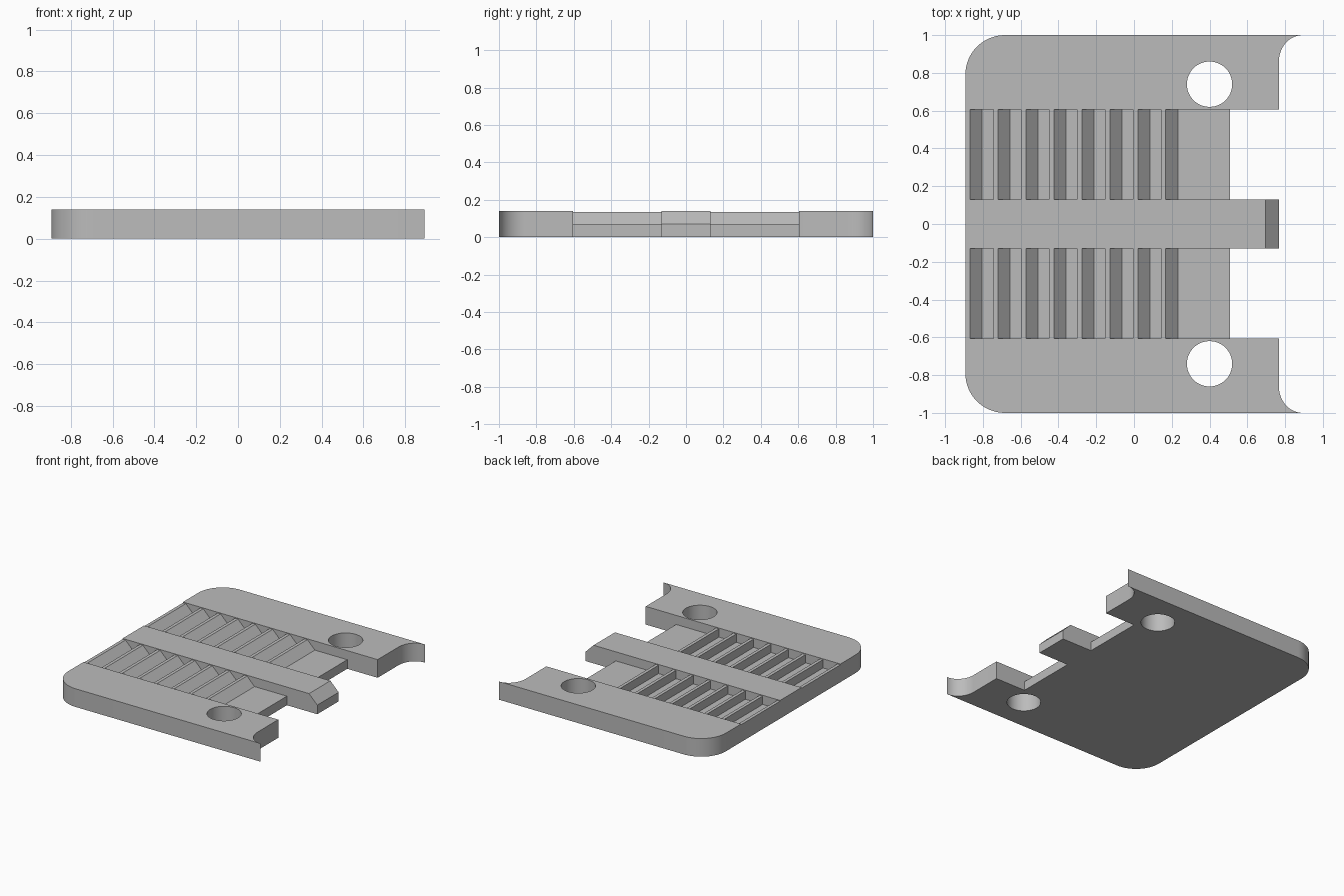
import bpy
import bmesh
from math import cos, sin, pi, radians
from mathutils import Vector

cube = bpy.data.objects.get("Cube")
if cube:
    bpy.data.objects.remove(cube, do_unlink=True)

# Main sizes
HALF_X, THICK, FLOOR = 0.893, 0.14, 0.07
SLOT_IN, SLOT_OUT = 0.13, 0.605
END_X = 0.767

grey = bpy.data.materials.new("plain grey")
grey.use_nodes = True
grey.diffuse_color = (0.5, 0.5, 0.5, 1)
grey.node_tree.nodes["Principled BSDF"].inputs["Base Color"].default_value = (0.5, 0.5, 0.5, 1)


def arc(cx, cy, rx, ry, start, end, steps):
    angles = [radians(start + (end - start) * i / steps) for i in range(steps + 1)]
    return [(cx + rx * cos(a), cy + ry * sin(a)) for a in angles]


def prism(name, loops, to_3d, depth):
    """Fill closed 2D loops (outline, then holes) and extrude them."""
    bm = bmesh.new()
    edges = []
    for loop in loops:
        verts = [bm.verts.new(to_3d(*p)) for p in loop]
        edges += [bm.edges.new((v, verts[i - 1])) for i, v in enumerate(verts)]
    bmesh.ops.triangle_fill(bm, edges=edges, use_beauty=True)
    result = bmesh.ops.extrude_face_region(bm, geom=bm.faces[:], use_keep_orig=True)
    moved = [g for g in result["geom"] if isinstance(g, bmesh.types.BMVert)]
    bmesh.ops.translate(bm, verts=moved, vec=Vector(depth))
    bmesh.ops.recalc_face_normals(bm, faces=bm.faces[:])
    mesh = bpy.data.meshes.new(name)
    bm.to_mesh(mesh)
    bm.free()
    mesh.materials.append(grey)
    obj = bpy.data.objects.new(name, mesh)
    bpy.context.collection.objects.link(obj)
    bpy.ops.object.select_all(action="DESELECT")
    obj.select_set(True)
    bpy.context.view_layer.objects.active = obj
    bpy.ops.object.shade_smooth_by_angle(angle=radians(30))
    return obj


# Sawtooth profile: flat crest, sloped right side, upright left side
CREST, PITCH, TEETH, TOP = 0.025, 0.148, 8, 0.134
comb_profile = [(-HALF_X, 0)]
for i in range(TEETH):
    x = -HALF_X + i * PITCH
    if i:
        comb_profile.append((x, FLOOR))
    comb_profile += [(x, TOP), (x + CREST, TOP), (x + CREST + TOP - FLOOR, FLOOR)]
comb_profile += [(0.508, FLOOR), (0.508, 0)]

for side, sign in (("left", 1), ("right", -1)):
    # Side rail: rounded corner, scooped end and a round hole
    outline = [(-HALF_X, SLOT_OUT), (END_X, SLOT_OUT)]
    outline += arc(HALF_X, 0.86, HALF_X - END_X, 0.14, 180, 90, 16)
    outline += arc(-HALF_X + 0.21, 0.79, 0.21, 0.21, 90, 180, 16)
    hole = arc(0.4, 0.74, 0.12, 0.12, 0, 360, 48)[:-1]
    prism(side + "_rail", [outline, hole],
          lambda x, y: (x, sign * y, 0), (0, 0, THICK))

    # Toothed strip with a low ledge at its end
    prism(side + "_toothed_strip", [comb_profile],
          lambda x, z: (x, sign * SLOT_IN, z), (0, sign * (SLOT_OUT - SLOT_IN), 0))

# Centre tongue with a chamfered tip
tongue = [(-HALF_X, 0), (END_X, 0), (END_X, FLOOR), (END_X - 0.07, THICK), (-HALF_X, THICK)]
prism("centre_tongue", [tongue], lambda x, z: (x, -SLOT_IN, z), (0, 2 * SLOT_IN, 0))
